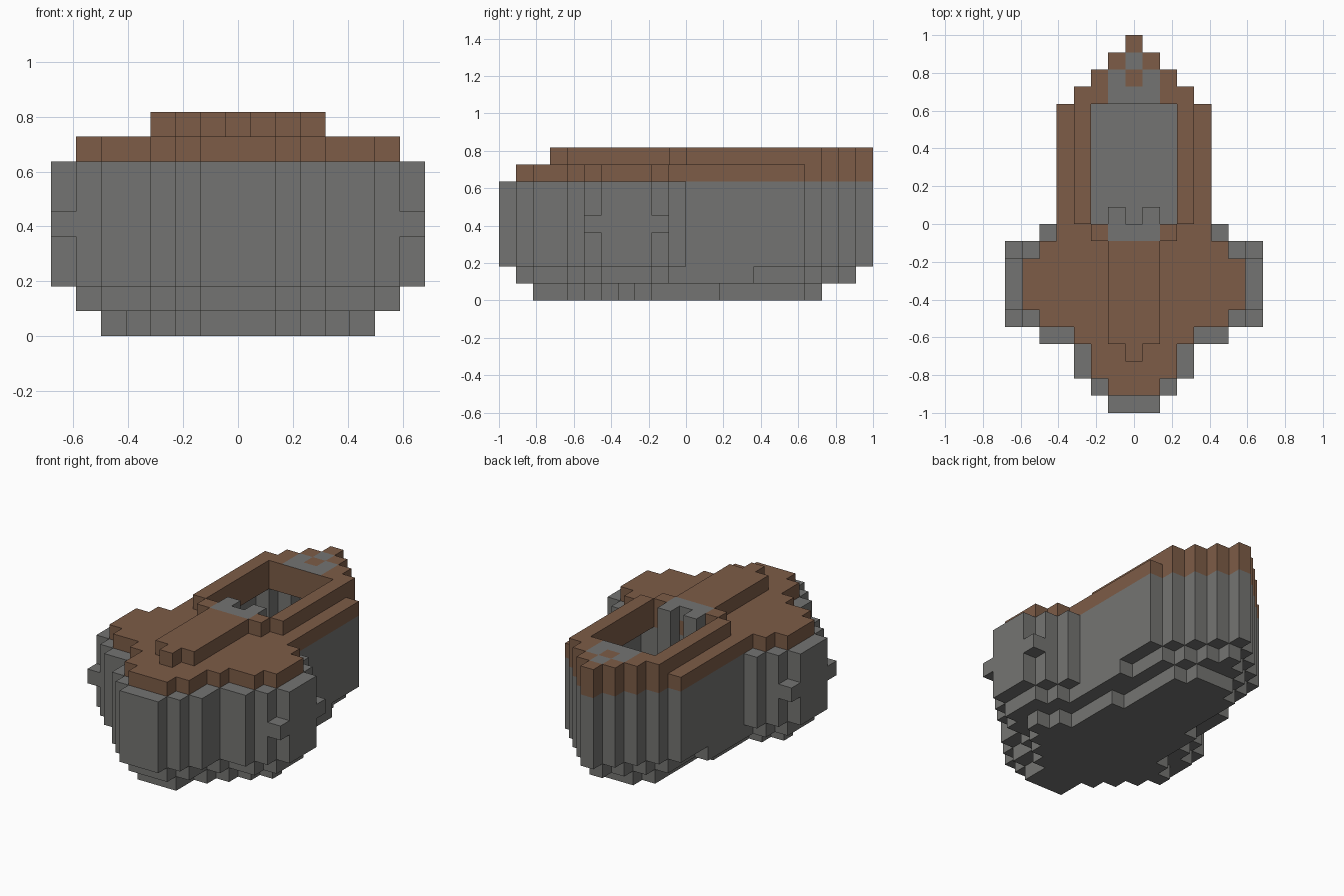
import bpy
import bmesh
import math
from mathutils import Vector

if "Cube" in bpy.data.objects:
    bpy.data.objects.remove(bpy.data.objects["Cube"], do_unlink=True)

V = 1 / 11  # size of one block


def material(name, rgb):
    m = bpy.data.materials.new(name)
    m.use_nodes = True
    m.diffuse_color = (*rgb, 1)
    m.node_tree.nodes["Principled BSDF"].inputs["Base Color"].default_value = (*rgb, 1)
    return m


GREY = material("stone grey", (0.175, 0.175, 0.168))
BROWN = material("wood brown", (0.205, 0.107, 0.063))


def layer(start, runs, levels):
    """Blocks of a mirrored stepped outline; runs are (rows, half width)."""
    cells, row = set(), start
    for rows, half in runs:
        for j in range(row, row + rows):
            cells |= {(i, j, k) for i in range(-half, half + 1) for k in levels}
        row += rows
    return cells


POINT = [(1, 3), (1, 2), (1, 1), (1, 0)]  # stepped stern

# Solid layers from the bottom up
keel = layer(2, [(2, 1), (1, 2), (1, 3), (1, 4), (1, 5), (1, 4), (4, 3), (5, 2), (1, 1)], [0])
bilge = layer(1, [(1, 1), (2, 2), (1, 3), (1, 5), (3, 6), (1, 5), (5, 4), (3, 3)] + POINT[1:], [1])
hull = layer(0, [(1, 1), (1, 2), (2, 3), (1, 5), (1, 6), (3, 7), (1, 6), (1, 5), (7, 4)] + POINT,
             range(2, 7))
deck = layer(1, [(1, 1), (2, 2), (1, 3), (1, 5), (3, 6), (1, 5), (8, 4)] + POINT, [7])
rim = layer(3, [(1, 0), (6, 1), (1, 2), (7, 3)] + POINT, [8])

# Side studs at mid height
studs = {(side * 7, j, 4) for side in (-1, 1) for j in (5, 9)}

# Open hold: a rectangular hatch above a wider hollow
hatch = layer(11, [(7, 2)], [7, 8])
hollow = layer(11, [(7, 3), (1, 2), (1, 1), (1, 0)], range(2, 7))
hull -= hollow
deck -= hatch
rim -= hatch

# Posts at the front of the hold, under a grey lintel
posts = {(side, 11, k) for side in (-1, 1) for k in range(2, 9)}
lintel = {(i, 10, 8) for i in (-1, 0, 1)}
rim -= lintel

# Painted blocks on the stern deck
painted = {(i, 18, 8) for i in (-1, 0, 1)} | {(-1, 19, 8), (1, 19, 8), (0, 20, 8)}

parts = {
    "keel": (keel, GREY), "bilge": (bilge, GREY), "hull": (hull, GREY),
    "side_studs": (studs, GREY), "deck": (deck, BROWN), "rim": (rim, BROWN),
    "hold_posts": (posts, GREY), "hold_lintel": (lintel, GREY),
}
solid = set().union(*(cells for cells, _ in parts.values()))
DIRECTIONS = [Vector(d) * s for d in ((1, 0, 0), (0, 1, 0), (0, 0, 1)) for s in (1, -1)]


def build(name, cells, mat):
    """Mesh the exposed sides of a set of blocks and merge flat areas."""
    bm = bmesh.new()
    for cell in sorted(cells):
        centre = Vector(cell) + Vector((0, 0.5, 0.5))
        for d in DIRECTIONS:
            if tuple(int(c + e) for c, e in zip(cell, d)) in solid:
                continue
            a = Vector((d.y, d.z, d.x)) / 2
            b = d.cross(a)
            mid = centre + d / 2
            corners = [mid + a + b, mid - a + b, mid - a - b, mid + a - b]
            face = bm.faces.new([bm.verts.new((p.x * V, p.y * V - 1, p.z * V)) for p in corners])
            face.normal_update()
            if face.normal.dot(d) < 0:
                face.normal_flip()
            if cell in painted and d.z > 0:
                face.material_index = 1
    bmesh.ops.remove_doubles(bm, verts=bm.verts, dist=0.001)
    bmesh.ops.dissolve_limit(bm, angle_limit=math.radians(1), verts=bm.verts,
                             edges=bm.edges, delimit={"MATERIAL"})
    mesh = bpy.data.meshes.new(name)
    bm.to_mesh(mesh)
    bm.free()
    mesh.materials.append(mat)
    mesh.materials.append(GREY)
    bpy.context.collection.objects.link(bpy.data.objects.new(name, mesh))


for part, (blocks, colour) in parts.items():
    build(part, blocks, colour)
